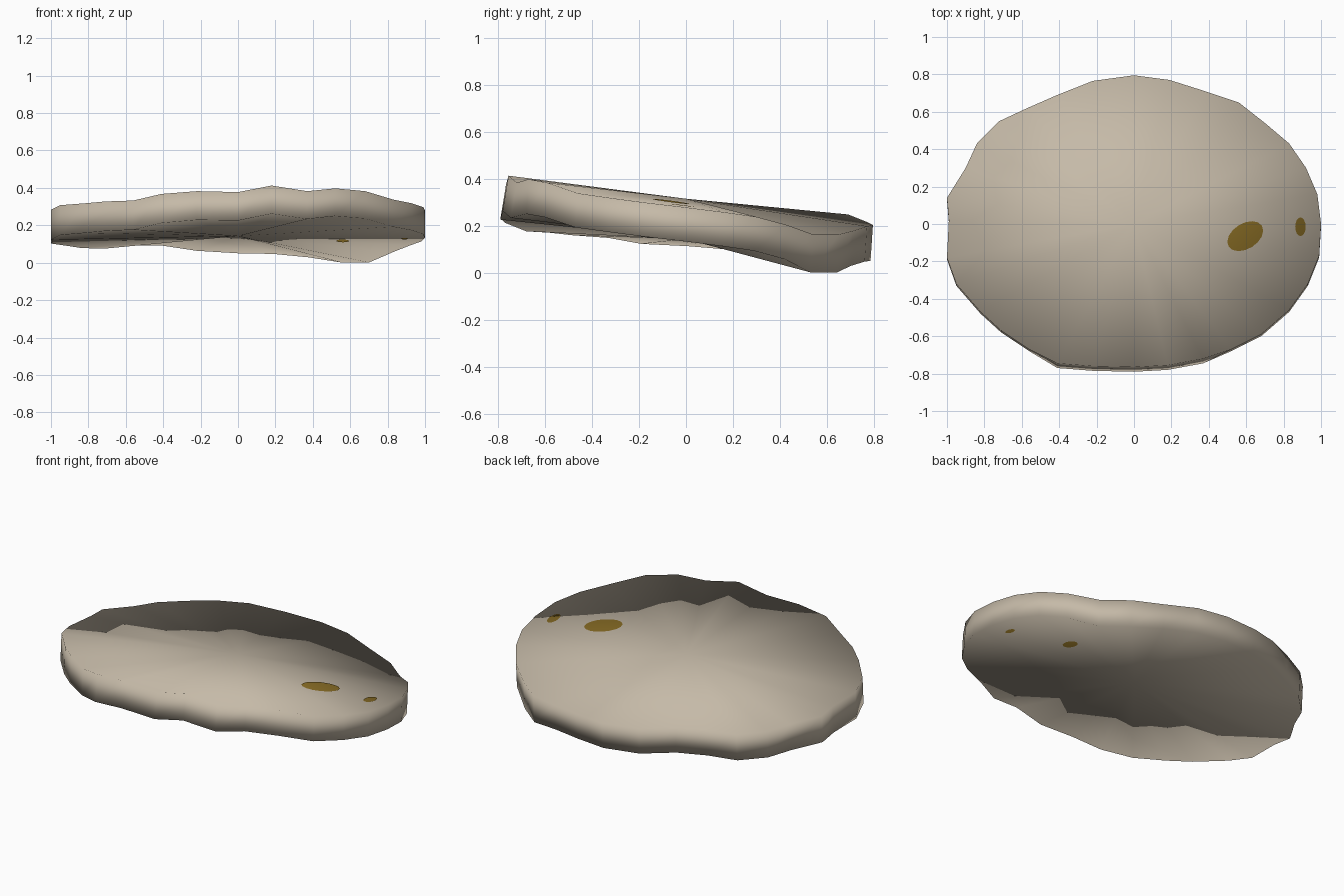
import bpy, bmesh, math
from mathutils import Vector
from mathutils.bvhtree import BVHTree
from mathutils.interpolate import poly_3d_calc

if "Cube" in bpy.data.objects:
    bpy.data.objects.remove(bpy.data.objects["Cube"])


def material(name, rgb):
    m = bpy.data.materials.new(name)
    m.diffuse_color = (*rgb, 1)
    m.use_nodes = True
    m.node_tree.nodes["Principled BSDF"].inputs["Base Color"].default_value = m.diffuse_color
    return m


stone = material("pale stone", (0.56, 0.49, 0.39))
ochre = material("dark ochre", (0.27, 0.165, 0.02))

# uneven upper rim of the slab: x, y, z, counter-clockwise from the right
RIM = [(1, 0, .28), (.98, .16, .26), (.92, .30, .24), (.83, .43, .205),
       (.70, .54, .165), (.56, .65, .165), (.38, .71, .18), (.19, .77, .20),
       (0, .795, .205), (-.22, .765, .22), (-.41, .69, .25), (-.57, .62, .25),
       (-.72, .55, .235), (-.84, .43, .24), (-.90, .30, .25), (-1, .14, .265),
       (-.99, .02, .275), (-1, -.18, .285), (-.95, -.32, .31), (-.82, -.47, .32),
       (-.71, -.57, .33), (-.56, -.67, .335), (-.41, -.745, .37), (-.22, -.76, .385),
       (0, -.765, .38), (.18, -.755, .415), (.37, -.72, .385), (.52, -.67, .40),
       (.68, -.59, .385), (.83, -.46, .34), (.93, -.32, .32), (.99, -.17, .30)]


def lower(x, y, z):
    """Lower rim point: the slab is thickest at the back right corner."""
    bump = .015 if y > .5 and x > .5 else 0
    shift = .025 if y < 0 and abs(x) < .45 else .01
    return (x, y - shift, z - (.152 - .008 * x + bump))


# slab: two rims joined by a band, with softly domed faces
bm = bmesh.new()
top = [bm.verts.new(p) for p in RIM]
low = [bm.verts.new(lower(*p)) for p in RIM]
top_mid = bm.verts.new((0, 0, .317))
low_mid = bm.verts.new((0, 0, .145))
n = len(RIM)
for i in range(n):
    j = (i + 1) % n
    bm.faces.new((low[i], low[j], top[j], top[i]))
    bm.faces.new((top_mid, top[i], top[j]))
    bm.faces.new((low_mid, low[j], low[i]))
base = min(v.co.z for v in bm.verts)
for v in bm.verts:
    v.co.z -= base
for f in bm.faces:
    f.smooth = True
bm.normal_update()
slab = bm
slab.faces.ensure_lookup_table()
tree = BVHTree.FromPolygons([v.co for v in slab.verts],
                            [[v.index for v in f.verts] for f in slab.faces]) \
    if not slab.verts.index_update() else None
mesh = bpy.data.meshes.new("stone_slab")
slab.to_mesh(mesh)
mesh.materials.append(stone)
bpy.context.collection.objects.link(bpy.data.objects.new("stone_slab", mesh))


# thin colour patches draped over the upper or lower face, shaded like the slab
def spot(name, cx, cy, a, b, turn, up=True):
    s = 1 if up else -1
    c, q = math.cos(turn), math.sin(turn)
    bm = bmesh.new()
    normals = []

    def put(r, t):
        u, w = a * r * math.cos(t), b * r * math.sin(t)
        x, y = cx + u * c - w * q, cy + u * q + w * c
        hit, _, index, _ = tree.ray_cast(Vector((x, y, s * 2)), Vector((0, 0, -s)))
        verts = slab.faces[index].verts
        weights = poly_3d_calc([v.co for v in verts], hit)
        normal = sum((v.normal * k for v, k in zip(verts, weights)), Vector())
        normals.append(normal.normalized())
        return bm.verts.new((x, y, hit.z + s * .003))

    k = 16
    mid = put(0, 0)
    rings = [[put(r, math.tau * i / k) for i in range(k)] for r in (.5, 1)]
    for i in range(k):
        j = (i + 1) % k
        for f in ((mid, rings[0][i], rings[0][j]),
                  (rings[0][i], rings[1][i], rings[1][j], rings[0][j])):
            bm.faces.new(f if up else f[::-1]).smooth = True
    me = bpy.data.meshes.new(name)
    bm.to_mesh(me)
    bm.free()
    me.normals_split_custom_set_from_vertices(normals)
    me.materials.append(ochre)
    bpy.context.collection.objects.link(bpy.data.objects.new(name, me))


spot("large_top_spot", .595, -.065, .105, .068, math.radians(32))
spot("small_top_spot", .89, -.015, .028, .05, 0)
spot("large_under_spot", .56, .127, .034, .05, 0, False)
spot("small_under_spot", .89, .01, .018, .035, 0, False)
slab.free()
